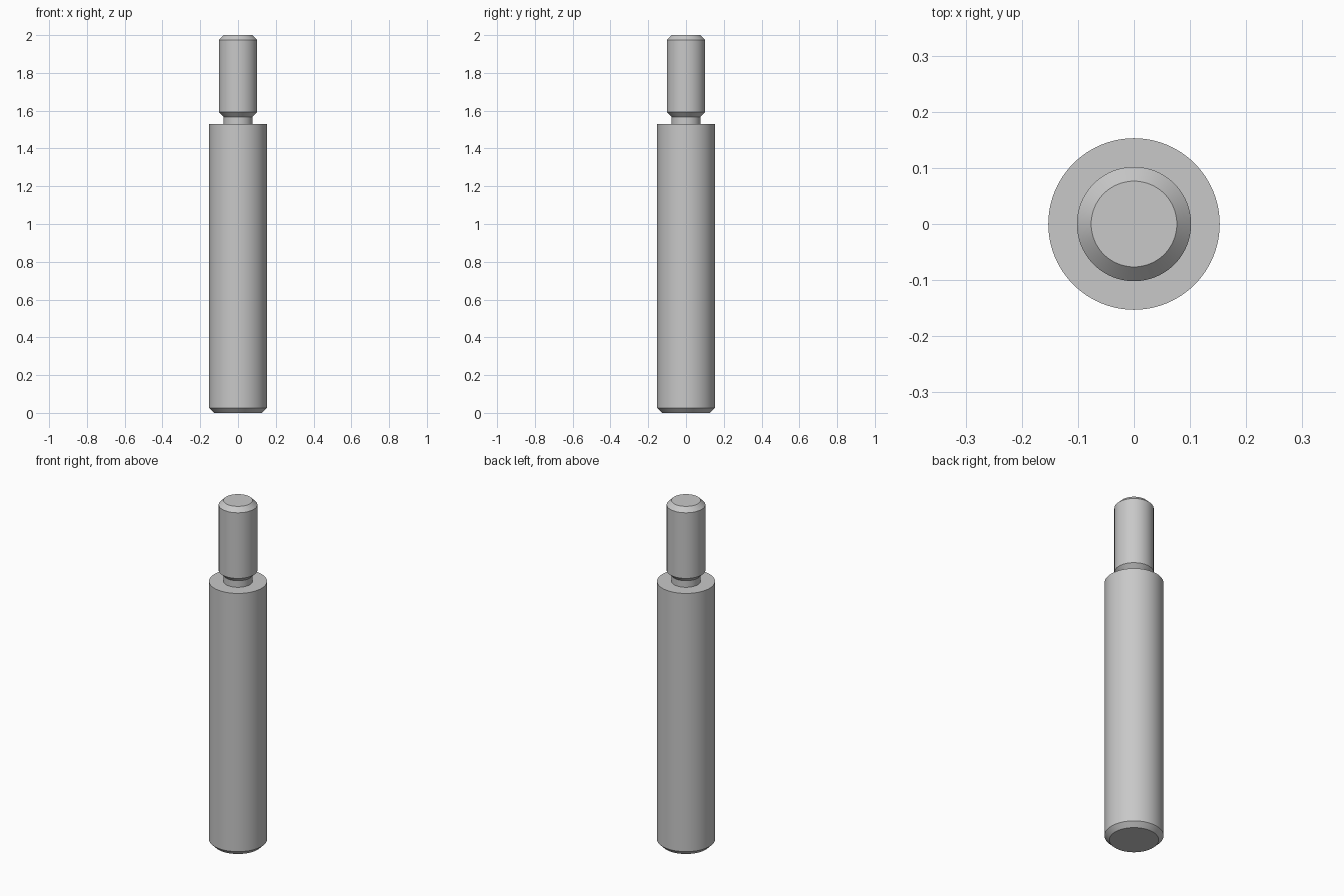
import bpy
import bmesh
import math

SEGMENTS = 96
MM = 2 / 78.5  # the whole pin is 78.5 mm long

cube = bpy.data.objects.get("Cube")
if cube:
    bpy.data.objects.remove(cube, do_unlink=True)

steel = bpy.data.materials.new("grey steel")
steel.use_nodes = True
colour = (0.58, 0.58, 0.58, 1)
steel.diffuse_color = colour
steel.node_tree.nodes["Principled BSDF"].inputs["Base Color"].default_value = colour


def turned_part(name, profile, cap_bottom=True):
    """Turn (radius, height) points in mm around z, with flat end caps."""
    bm = bmesh.new()
    rings = []
    for radius, height in profile:
        ring = bmesh.ops.create_circle(bm, segments=SEGMENTS, radius=radius * MM)["verts"]
        bmesh.ops.translate(bm, verts=ring, vec=(0, 0, height * MM))
        rings.append(ring)
    for low, high in zip(rings, rings[1:]):
        for i in range(SEGMENTS):
            j = (i + 1) % SEGMENTS
            bm.faces.new((low[i], low[j], high[j], high[i]))
    bm.faces.new(rings[-1])
    if cap_bottom:
        bm.faces.new(rings[0][::-1])
    bmesh.ops.recalc_face_normals(bm, faces=bm.faces)
    mesh = bpy.data.meshes.new(name)
    bm.to_mesh(mesh)
    bm.free()
    mesh.materials.append(steel)
    part = bpy.data.objects.new(name, mesh)
    bpy.context.collection.objects.link(part)
    bpy.ops.object.select_all(action="DESELECT")
    part.select_set(True)
    bpy.context.view_layer.objects.active = part
    bpy.ops.object.shade_smooth_by_angle(angle=math.radians(30))
    return part


# Thick shaft with a chamfered foot
shaft = turned_part("shaft", [(5, 0), (6, 1), (6, 60)])

# Undercut neck and chamfered stud, seated on the shaft
stud = turned_part(
    "stud",
    [(3, 60), (3, 61.5), (4, 62.5), (4, 77.5), (3, 78.5)],
    cap_bottom=False,
)
stud.parent = shaft
